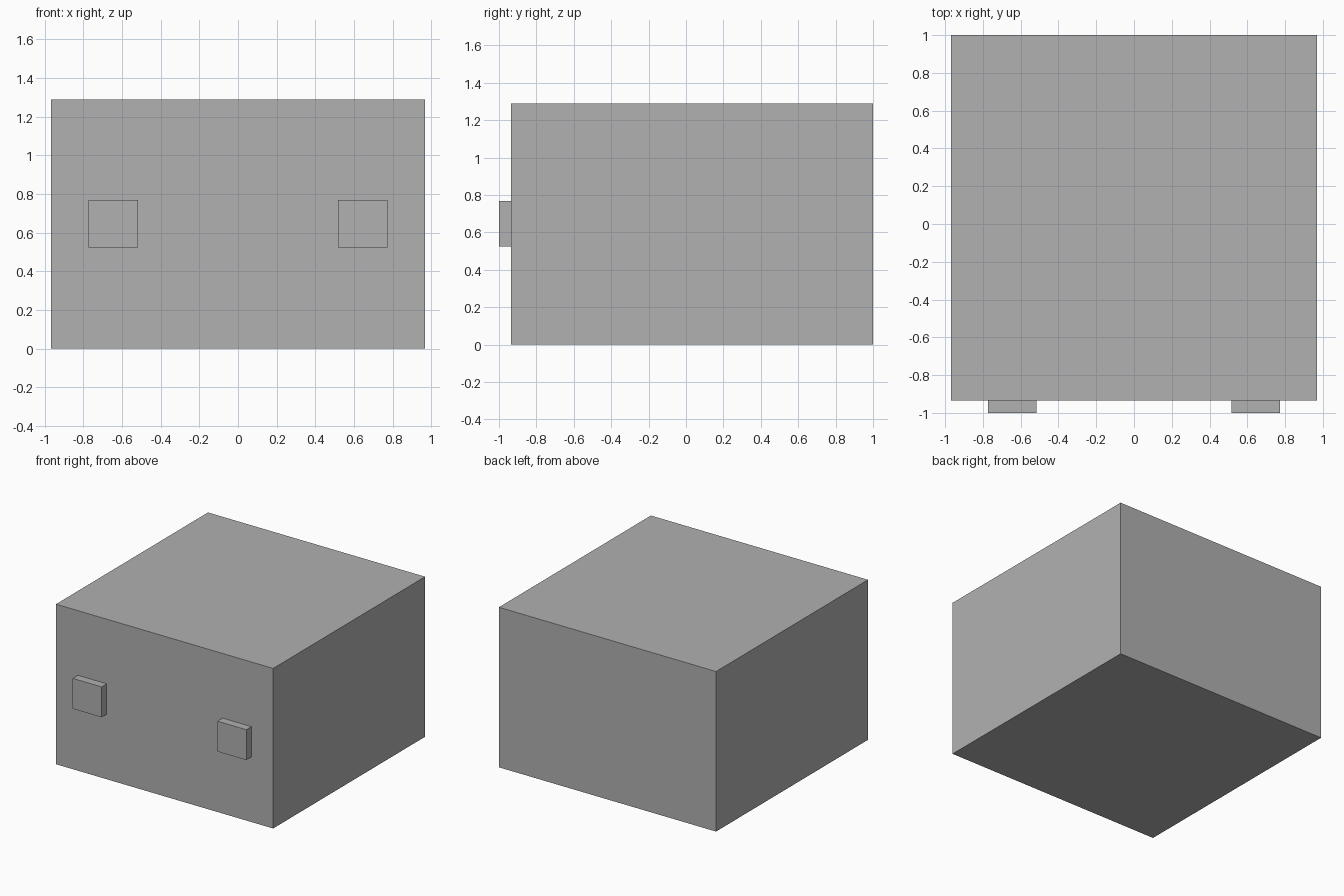
import bpy

if "Cube" in bpy.data.objects:
    bpy.data.objects.remove(bpy.data.objects["Cube"])

# Dark grey finish shared by all parts
grey = bpy.data.materials.new("dark_grey")
grey.diffuse_color = (0.44, 0.44, 0.44, 1)
grey.use_nodes = True
grey.node_tree.nodes["Principled BSDF"].inputs["Base Color"].default_value = grey.diffuse_color


def box(name, lo, hi):
    """Axis-aligned box between two corners, with its origin at the centre."""
    centre = [(a + b) / 2 for a, b in zip(lo, hi)]
    size = [b - a for a, b in zip(lo, hi)]
    bpy.ops.mesh.primitive_cube_add(size=1, location=centre)
    obj = bpy.context.object
    obj.name = name
    obj.scale = size
    bpy.ops.object.transform_apply(location=False, rotation=False, scale=True)
    obj.data.materials.append(grey)
    return obj


# Main block
box("cabinet_body", (-0.968, -0.935, 0), (0.968, 1.0, 1.29))

# Two square knobs on the front face
for side, x in (("left", -0.645), ("right", 0.645)):
    box(f"{side}_knob", (x - 0.129, -1.0, 0.524), (x + 0.129, -0.935, 0.769))
